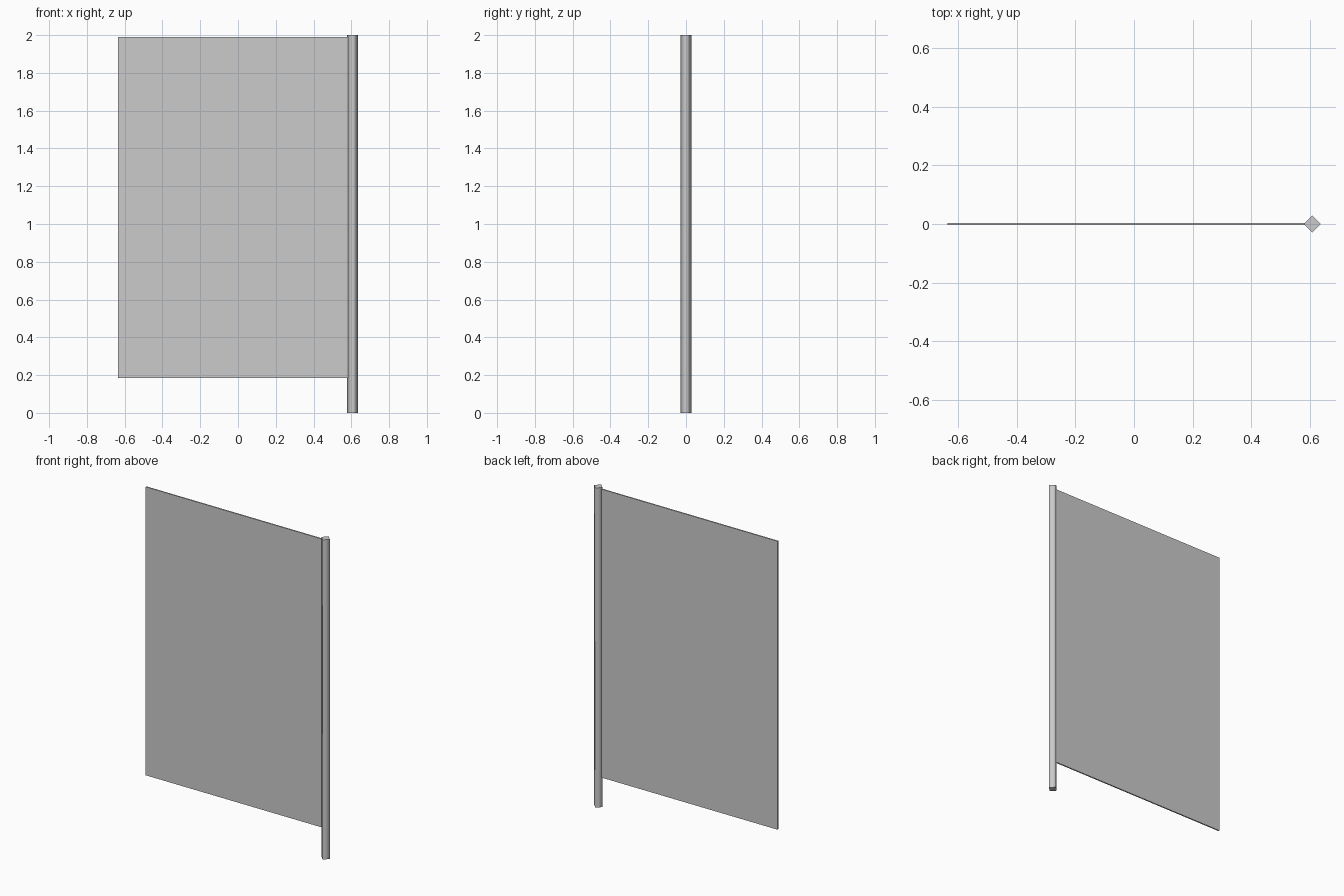
import bpy

if "Cube" in bpy.data.objects:
    bpy.data.objects.remove(bpy.data.objects["Cube"])

POLE_X, POLE_R, HEIGHT = 0.607, 0.029, 2.0

# Four-sided pole, corners on the axes, smooth-shaded sides
bpy.ops.mesh.primitive_cylinder_add(vertices=4, radius=POLE_R, depth=HEIGHT,
                                    location=(POLE_X, 0, HEIGHT / 2))
pole = bpy.context.object
pole.name = "pole"
for face in pole.data.polygons:
    face.use_smooth = abs(face.normal.z) < 0.5

# Thin flat flag panel, its edge tucked into the pole
x0, x1, z0, z1, thick = -0.636, 0.585, 0.185, 1.99, 0.008
bpy.ops.mesh.primitive_cube_add(size=1, location=((x0 + x1) / 2, 0, (z0 + z1) / 2))
flag = bpy.context.object
flag.name = "flag_panel"
flag.scale = (x1 - x0, thick, z1 - z0)
bpy.ops.object.transform_apply(location=False, rotation=False, scale=True)
